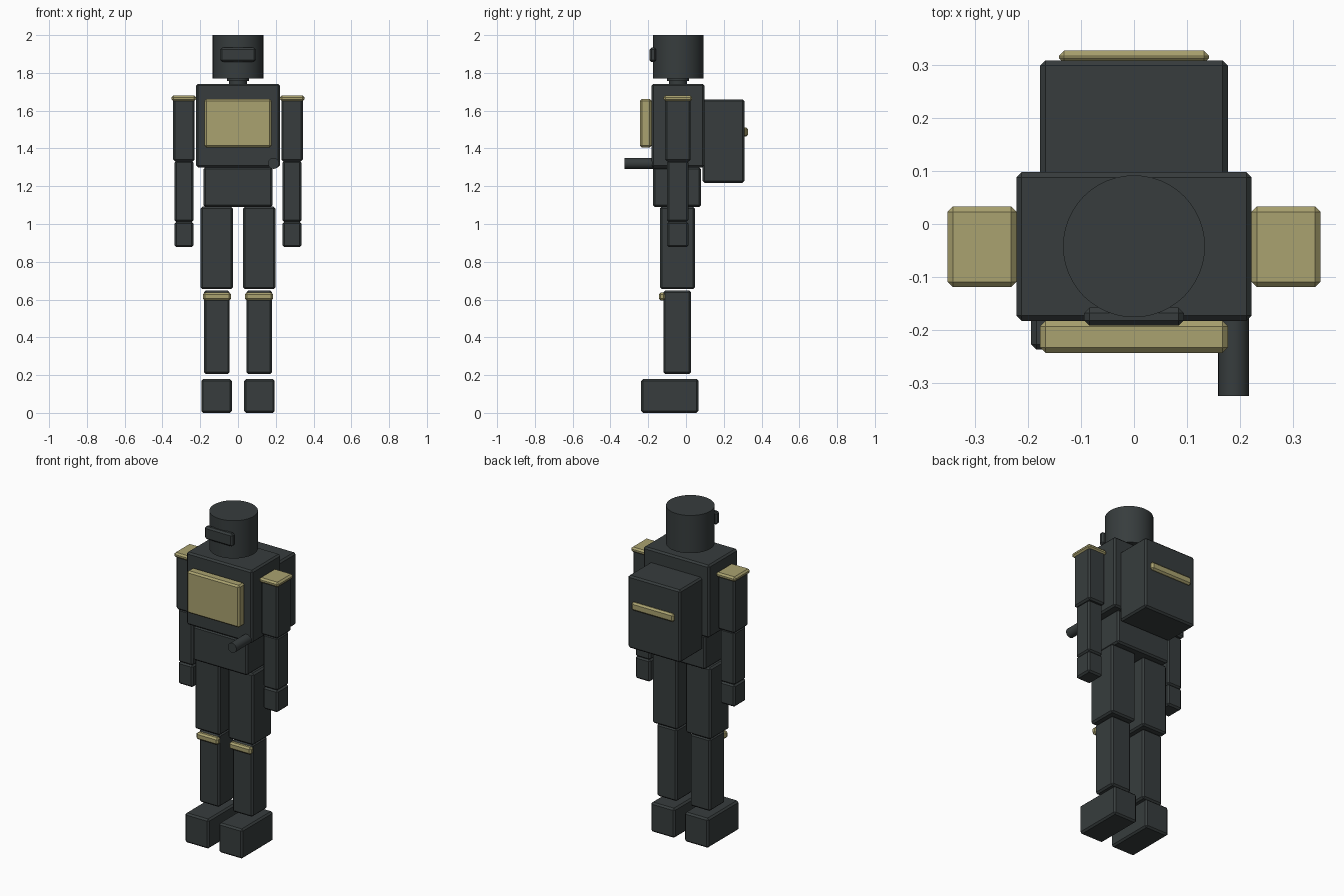
import bpy
from math import radians

cube = bpy.data.objects.get("Cube")
if cube:
    bpy.data.objects.remove(cube, do_unlink=True)


def make_material(name, rgb):
    mat = bpy.data.materials.new(name)
    mat.use_nodes = True
    colour = (*rgb, 1.0)
    mat.diffuse_color = colour
    mat.node_tree.nodes["Principled BSDF"].inputs["Base Color"].default_value = colour
    return mat


DARK = make_material("charcoal", (0.038, 0.046, 0.047))
TAN = make_material("khaki", (0.40, 0.36, 0.16))


def finish(obj, name, mat, bevel):
    """Name and colour a part, and chamfer its edges."""
    obj.name = obj.data.name = name
    obj.data.materials.append(mat)
    if bevel:
        mod = obj.modifiers.new("Chamfer", "BEVEL")
        mod.width = bevel
        mod.segments = 1
    return obj


def box(name, x, y, z, mat=DARK, bevel=0.01):
    """Chamfered box spanning the given (low, high) ranges."""
    spans = (x, y, z)
    bpy.ops.mesh.primitive_cube_add(size=1, location=[(a + b) / 2 for a, b in spans])
    obj = bpy.context.object
    obj.scale = [b - a for a, b in spans]
    bpy.ops.object.transform_apply(location=False, rotation=False, scale=True)
    return finish(obj, name, mat, bevel)


def pair(name, x, y, z, mat=DARK, bevel=0.01):
    """The same box on the left (+x) and on the right (-x)."""
    box("left_" + name, x, y, z, mat, bevel)
    box("right_" + name, (-x[1], -x[0]), y, z, mat, bevel)


def cylinder(name, radius, depth, location, rotation=(0, 0, 0), sides=32):
    bpy.ops.mesh.primitive_cylinder_add(vertices=sides, radius=radius, depth=depth,
                                        location=location, rotation=rotation)
    obj = finish(bpy.context.object, name, DARK, 0)
    bpy.ops.object.shade_smooth_by_angle(angle=radians(30))
    return obj


# Head, visor and neck
cylinder("head", 0.134, 0.23, (0, -0.042, 1.885), sides=48)
box("visor", (-0.094, 0.094), (-0.192, -0.158), (1.857, 1.935))
cylinder("neck", 0.048, 0.06, (0, -0.042, 1.745))
cylinder("neck_collar", 0.058, 0.014, (0, -0.042, 1.765))

# Body
box("torso", (-0.222, 0.222), (-0.183, 0.098), (1.3, 1.742))
box("hips", (-0.183, 0.183), (-0.175, 0.08), (1.09, 1.3))
box("chest_plate", (-0.177, 0.177), (-0.243, -0.183), (1.405, 1.662), TAN)
cylinder("front_tube", 0.029, 0.225, (0.188, -0.2125, 1.321), (radians(90), 0, 0))

# Backpack
box("backpack", (-0.177, 0.177), (0.088, 0.309), (1.218, 1.66))
box("backpack_strip", (-0.142, 0.142), (0.303, 0.327), (1.462, 1.512), TAN)

# Arms
pair("upper_arm", (0.229, 0.343), (-0.11, 0.025), (1.332, 1.662))
pair("forearm", (0.236, 0.336), (-0.1, 0.012), (1.01, 1.335))
pair("hand", (0.236, 0.336), (-0.1, 0.012), (0.877, 1.012))
pair("shoulder_pad", (0.222, 0.352), (-0.119, 0.033), (1.65, 1.68), TAN)

# Legs
pair("thigh", (0.027, 0.198), (-0.138, 0.047), (0.655, 1.092))
pair("shin", (0.044, 0.18), (-0.12, 0.027), (0.206, 0.648))
pair("knee_pad", (0.037, 0.185), (-0.144, -0.11), (0.595, 0.638), TAN)
pair("foot", (0.033, 0.194), (-0.237, 0.065), (0, 0.18))
